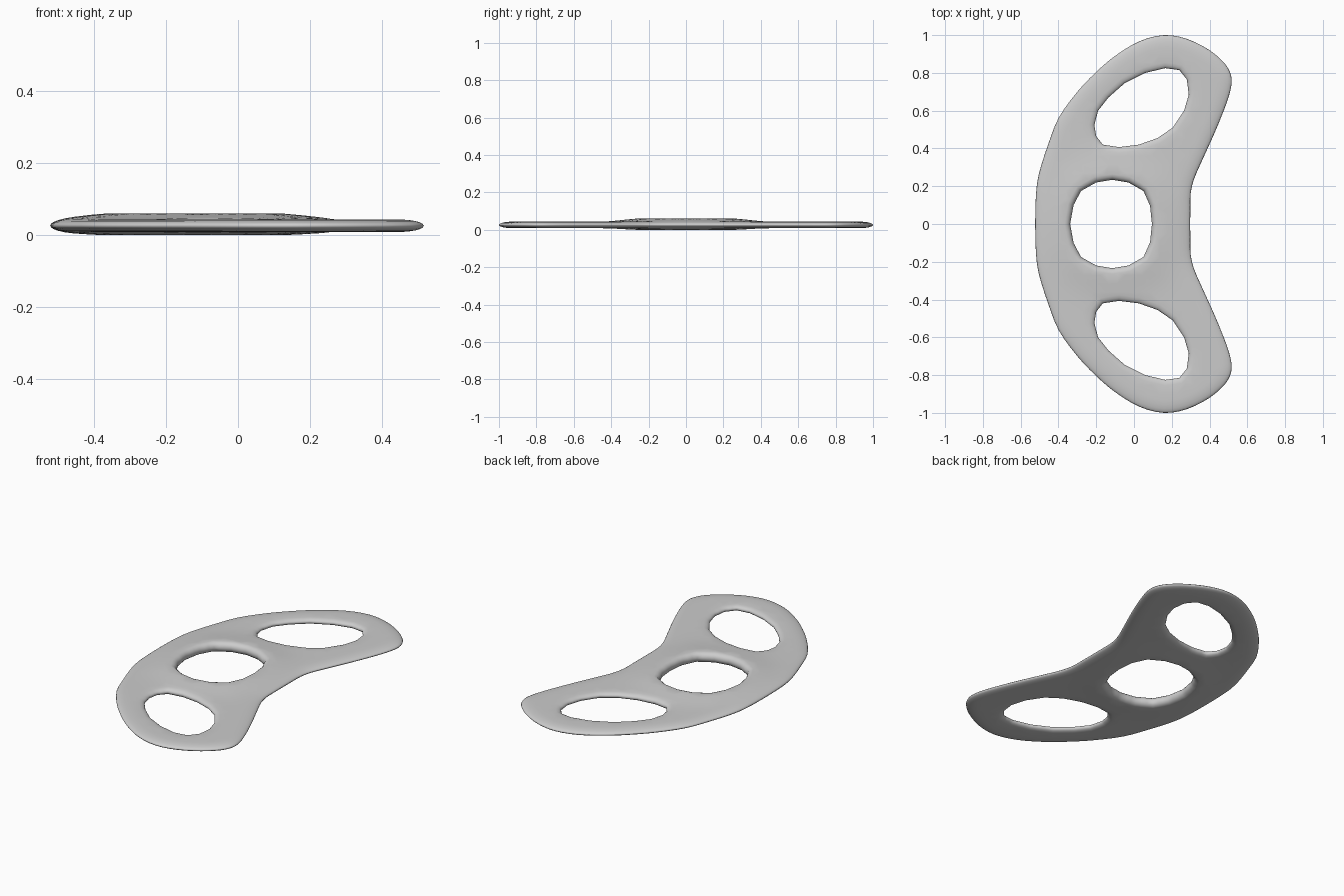
import bpy, bmesh, math
from mathutils import Vector
from mathutils.geometry import delaunay_2d_cdt, intersect_point_line, interpolate_bezier

if "Cube" in bpy.data.objects:
    bpy.data.objects.remove(bpy.data.objects["Cube"])


def mirror_y(pts):
    return [(x, -y) for x, y in reversed(pts)]


def smooth_loop(pts, steps):
    """Closed flowing curve through the points."""
    p = [Vector((x, y, 0)) for x, y in pts]
    out, n = [], len(p)
    for i in range(n):
        a, b, c, d = p[i - 1], p[i], p[(i + 1) % n], p[(i + 2) % n]
        k = (c - b).length / 3
        t0, t1 = (c - a).normalized() * k, (d - b).normalized() * k
        out += [v.to_2d() for v in interpolate_bezier(b, b + t0, c - t1, c, steps + 1)[:-1]]
    return out


def facet_loop(pts, steps):
    """Closed straight-sided loop with extra points along each side."""
    p = [Vector(q) for q in pts]
    return [p[i].lerp(p[(i + 1) % len(p)], s / steps)
            for i in range(len(p)) for s in range(steps)]


def distance(pt, loop):
    best = 9.0
    for i in range(len(loop)):
        a, b = loop[i - 1], loop[i]
        e = b - a
        t = min(1, max(0, (pt - a).dot(e) / e.length_squared))
        best = min(best, (a + e * t - pt).length)
    return best


def inside(pt, loop):
    hit = False
    for i in range(len(loop)):
        a, b = loop[i - 1], loop[i]
        if (a.y > pt.y) != (b.y > pt.y):
            if pt.x < a.x + (pt.y - a.y) * (b.x - a.x) / (b.y - a.y):
                hit = not hit
    return hit


def offset(loop, d):
    """Shift a clockwise loop to its right by d."""
    n, out = len(loop), []
    for i in range(n):
        t = (loop[(i + 1) % n] - loop[i - 1]).normalized()
        out.append(loop[i] + Vector((t.y, -t.x)) * d)
    return out


# Outline: clockwise upper half, mirrored for the lower half
upper = [(-0.522, 0.08), (-0.515, 0.20), (-0.497, 0.29), (-0.455, 0.42), (-0.40, 0.56),
         (-0.30, 0.70), (-0.20, 0.805), (-0.10, 0.89), (0.03, 0.968), (0.16, 1.0),
         (0.28, 0.98), (0.40, 0.92), (0.48, 0.85), (0.513, 0.79), (0.515, 0.73),
         (0.49, 0.64), (0.43, 0.49), (0.36, 0.335), (0.317, 0.235), (0.30, 0.16),
         (0.298, 0.07)]
outline = smooth_loop(upper + mirror_y(upper), 3)

# Holes: round one in the middle, slanted ovals at both ends
half = [(-0.338, 0.0), (-0.32, 0.10), (-0.28, 0.175), (-0.20, 0.22), (-0.115, 0.234),
        (-0.03, 0.22), (0.05, 0.175), (0.085, 0.097), (0.095, 0.0)]
oval = [(0.165, 0.825), (0.24, 0.815), (0.28, 0.765), (0.29, 0.685), (0.265, 0.60),
        (0.205, 0.51), (0.125, 0.455), (0.025, 0.42), (-0.08, 0.407), (-0.165, 0.42),
        (-0.20, 0.465), (-0.21, 0.525), (-0.19, 0.60), (-0.135, 0.67), (-0.05, 0.745),
        (0.06, 0.80)]
holes = [facet_loop(h, 3) for h in (half + mirror_y(half[1:-1]), oval, mirror_y(oval))]

# Flat layout: boundary loops, inset rings for the rounded rims, and a fill grid
points, edges = [], []
for loop in [outline] + holes:
    s, n = len(points), len(loop)
    points += loop
    edges += [(s + i, s + (i + 1) % n) for i in range(n)]
rim_count = len(points)
for d in (0.003, 0.01, 0.022, 0.042, 0.065):
    points += offset(outline, d)
for d in (0.002, 0.007, 0.016, 0.03):
    for h in holes:
        points += offset(h, -d)
for i in range(-11, 12):
    for j in range(-21, 22):
        p = Vector((i * 0.045, j * 0.045))
        if (inside(p, outline) and distance(p, outline) > 0.08
                and not any(inside(p, h) or distance(p, h) < 0.045 for h in holes)):
            points.append(p)

verts, _, tris, *_ = delaunay_2d_cdt(points, edges, [], 0, 1e-6)


def keep(f):
    c = sum((verts[i] for i in f), Vector((0, 0))) / len(f)
    return inside(c, outline) and not any(inside(c, h) for h in holes)


tris = [f for f in tris if keep(f)]


def round_over(d, w):
    return math.sqrt(max(0, 1 - (1 - min(d / w, 1)) ** 2))


# Plate: thicker around the middle hole, rounded at every rim
bm = bmesh.new()
top, bottom = [], []
for i, p in enumerate(verts):
    dc = distance(p, holes[0])
    swell = math.exp(-(dc / 0.13) ** 2)
    mid = 0.0265 + 0.004 * swell
    rim = 0 if i < rim_count else min([round_over(distance(p, outline), 0.07)]
                                      + [round_over(distance(p, h), 0.035) for h in holes])
    thick = (0.0175 + 0.0135 * swell) * rim
    t = bm.verts.new((p.x, p.y, mid + thick))
    top.append(t)
    bottom.append(t if i < rim_count else bm.verts.new((p.x, p.y, mid - thick)))
for f in tris:
    bm.faces.new([top[i] for i in f])
    if any(i >= rim_count for i in f):
        bm.faces.new([bottom[i] for i in reversed(f)])
bmesh.ops.delete(bm, geom=[v for v in bm.verts if not v.link_faces], context='VERTS')
bmesh.ops.recalc_face_normals(bm, faces=bm.faces)
low = min(v.co.z for v in bm.verts)
for v in bm.verts:
    v.co.z -= low
for f in bm.faces:
    f.smooth = True

mesh = bpy.data.meshes.new("curved_plate")
bm.to_mesh(mesh)
bm.free()
plate = bpy.data.objects.new("curved_plate", mesh)
bpy.context.collection.objects.link(plate)
